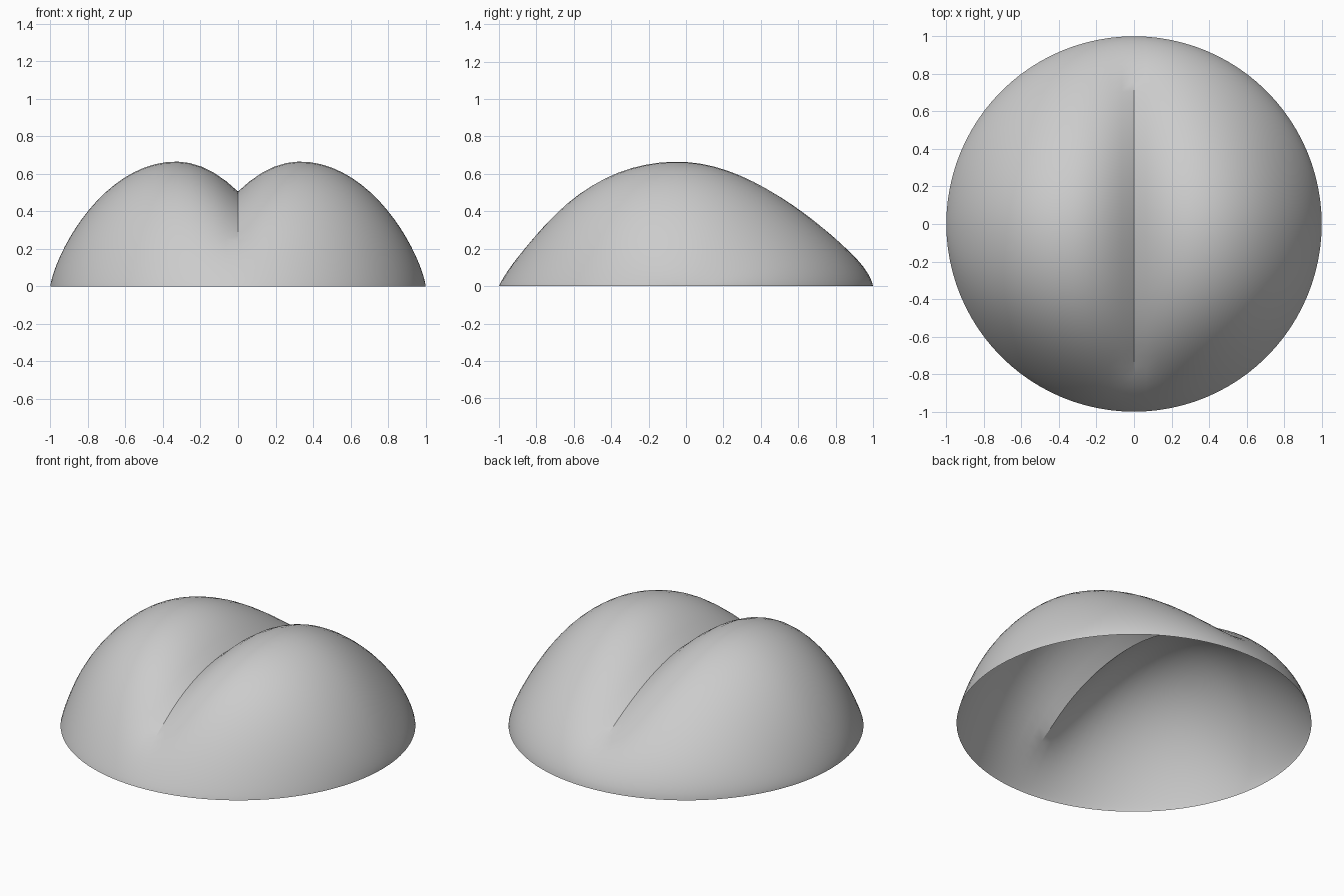
import bpy, bmesh, math

cube = bpy.data.objects.get("Cube")
if cube:
    bpy.data.objects.remove(cube, do_unlink=True)

N_ACROSS = 48   # arches from side to side (even, so one lies on the crease)
N_ARCH = 40     # steps along each arch, front to back
HEIGHT = 0.665
LOBE_X = 0.33   # distance of each lobe's crest from the crease


def lobe_profile(x, soften):
    """Side-to-side height: two lobes meeting in a sharp valley at x = 0."""
    x = abs(x)
    if x > LOBE_X:
        u = min(1.0, (x - LOBE_X) / (1 - LOBE_X))
        return HEIGHT * (1 - u * u) ** 0.75
    d = max(0.0, LOBE_X - math.sqrt(x * x + soften * soften))
    return HEIGHT * (1 - 2.2 * d * d)


def arch_profile(v):
    """Front-to-back height factor, fuller at the front than at the back."""
    if v < -0.05:
        u = min(1.0, (-0.05 - v) / 0.95)
        p = 0.68 + 0.2 * u * u
    else:
        u = min(1.0, (v + 0.05) / 1.05)
        p = 1.0 - 0.27 * u * u
    return max(0.0, 1 - u * u) ** p


def surface_point(i, j):
    theta = math.pi * i / N_ACROSS
    x = 0.0 if i * 2 == N_ACROSS else -math.cos(theta)
    v = -math.cos(math.pi * j / N_ARCH)
    # the valley rounds out towards the rim
    t = min(1.0, max(0.0, (abs(v) - 0.7) / 0.3))
    soften = 0.14 * t * t * (3 - 2 * t)
    return x, v * math.sin(theta), lobe_profile(x, soften) * arch_profile(v)


# Open two-lobed shell: arches lofted between the two side points of the rim
bm = bmesh.new()
left_tip = bm.verts.new((-1, 0, 0))
right_tip = bm.verts.new((1, 0, 0))
arches = [[bm.verts.new(surface_point(i, j)) for j in range(N_ARCH + 1)]
          for i in range(1, N_ACROSS)]
for a, b in zip(arches, arches[1:]):
    for j in range(N_ARCH):
        bm.faces.new((a[j], b[j], b[j + 1], a[j + 1]))
for j in range(N_ARCH):
    bm.faces.new((left_tip, arches[0][j], arches[0][j + 1]))
    bm.faces.new((arches[-1][j], right_tip, arches[-1][j + 1]))

# Smooth shading, with the crease kept sharp except near the rim
for f in bm.faces:
    f.smooth = True
for e in bm.edges:
    p, q = (vert.co for vert in e.verts)
    if abs(p.x) < 1e-6 and abs(q.x) < 1e-6:
        e.smooth = not (-0.84 < p.y < 0.78 and -0.84 < q.y < 0.78)

mesh = bpy.data.meshes.new("creased_dome")
bm.to_mesh(mesh)
bm.free()
dome = bpy.data.objects.new("creased_dome", mesh)
bpy.context.collection.objects.link(dome)

# Single light grey
grey = bpy.data.materials.new("light grey")
grey.use_nodes = True
colour = (0.6, 0.6, 0.6, 1)
grey.diffuse_color = colour
grey.node_tree.nodes["Principled BSDF"].inputs["Base Color"].default_value = colour
mesh.materials.append(grey)
